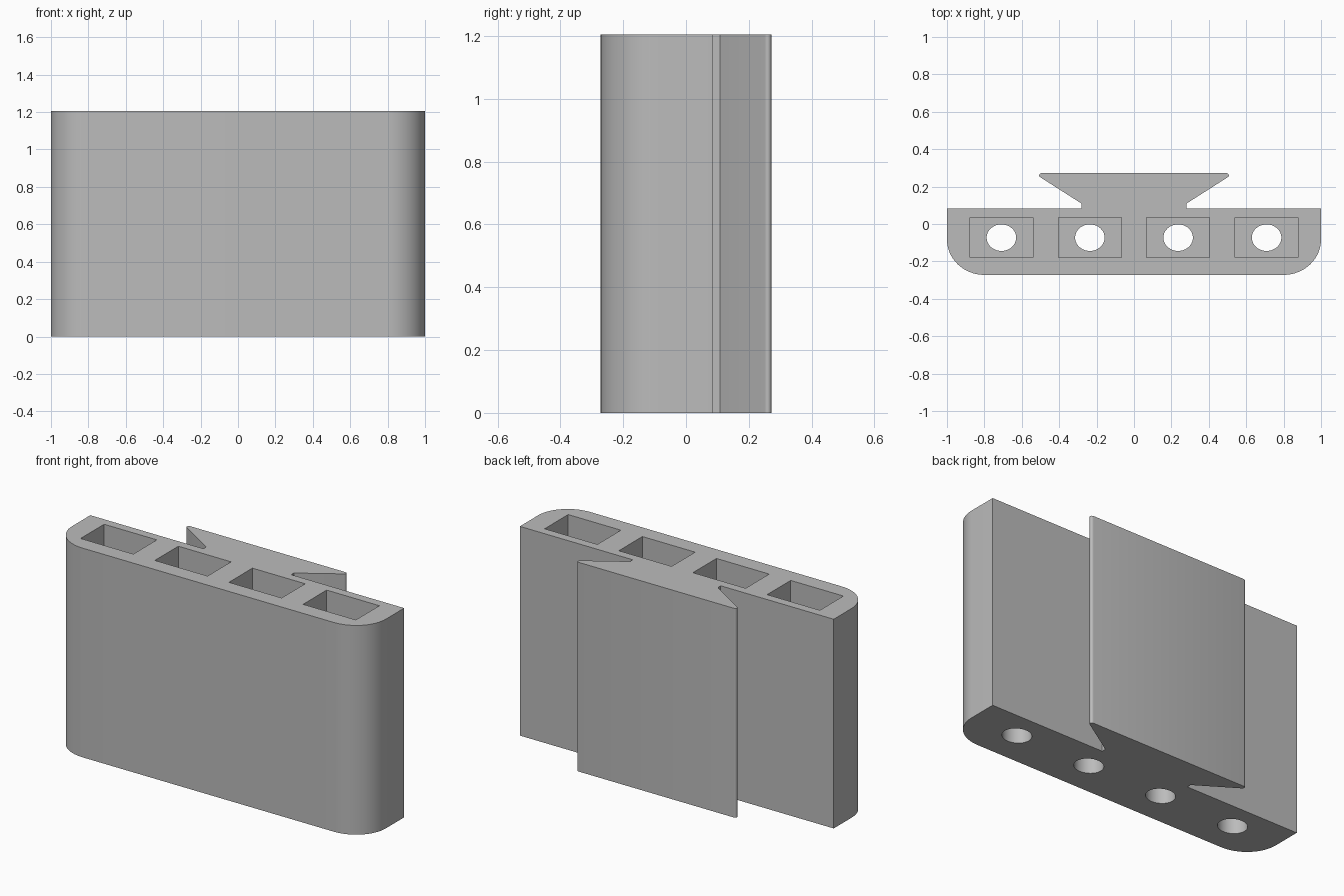
import bpy, bmesh, math

HEIGHT, FLOOR = 1.205, 0.3
SLOT_X = (-0.709, -0.236, 0.236, 0.709)
SLOT_Y = -0.073

cube = bpy.data.objects.get("Cube")
if cube:
    bpy.data.objects.remove(cube, do_unlink=True)

grey = bpy.data.materials.new("light_grey")
grey.use_nodes = True
colour = (0.5, 0.5, 0.5, 1)
grey.diffuse_color = colour
grey.node_tree.nodes["Principled BSDF"].inputs["Base Color"].default_value = colour


def prisms(name, outlines, z0, z1):
    """Extrude closed xy outlines from z0 to z1 into one object."""
    bm = bmesh.new()
    for pts in outlines:
        face = bm.faces.new([bm.verts.new((x, y, z0)) for x, y in pts])
        ext = bmesh.ops.extrude_face_region(bm, geom=[face])
        verts = [v for v in ext["geom"] if isinstance(v, bmesh.types.BMVert)]
        bmesh.ops.translate(bm, verts=verts, vec=(0, 0, z1 - z0))
    bmesh.ops.recalc_face_normals(bm, faces=bm.faces)
    mesh = bpy.data.meshes.new(name)
    bm.to_mesh(mesh)
    bm.free()
    mesh.materials.append(grey)
    obj = bpy.data.objects.new(name, mesh)
    bpy.context.collection.objects.link(obj)
    return obj


def arc(cx, cy, rx, ry, start, end, steps):
    angles = [math.radians(start + (end - start) * i / steps) for i in range(steps + 1)]
    return [(cx + rx * math.cos(a), cy + ry * math.sin(a)) for a in angles]


# Holder body: rounded front corners, dovetail rail on the back
half = arc(0.8, -0.082, 0.2, 0.19, -90, 0, 16)
half += [(1, 0.084), (0.28, 0.084), (0.28, 0.109)]
half += arc(0.494, 0.26, 0.013, 0.012, -55, 90, 6)
outline = half + [(-x, y) for x, y in reversed(half)]
body = prisms("holder_body", [outline], 0, HEIGHT)

# Rectangular pockets from the top, round holes through the floor
rects = [[(x + sx * 0.168, SLOT_Y + sy * 0.107)
          for sx, sy in ((-1, -1), (1, -1), (1, 1), (-1, 1))] for x in SLOT_X]
rounds = [arc(x, SLOT_Y, 0.079, 0.071, 0, 360, 40)[:-1] for x in SLOT_X]
cutters = [prisms("pocket_cutter", rects, FLOOR, HEIGHT + 0.1),
           prisms("hole_cutter", rounds, -0.1, FLOOR + 0.1)]
for cutter in cutters:
    cutter.hide_render = True
    mod = body.modifiers.new(cutter.name, "BOOLEAN")
    mod.operation = "DIFFERENCE"
    mod.solver = "EXACT"
    mod.object = cutter

# Bake the cuts and drop the cutters
bpy.context.view_layer.update()
graph = bpy.context.evaluated_depsgraph_get()
cut_mesh = bpy.data.meshes.new_from_object(body.evaluated_get(graph))
body.modifiers.clear()
body.data = cut_mesh
for cutter in cutters:
    bpy.data.objects.remove(cutter, do_unlink=True)

# Smooth the rounded corners and holes, keep the edges sharp
bpy.ops.object.select_all(action="DESELECT")
body.select_set(True)
bpy.context.view_layer.objects.active = body
bpy.ops.object.shade_smooth_by_angle(angle=math.radians(30))
